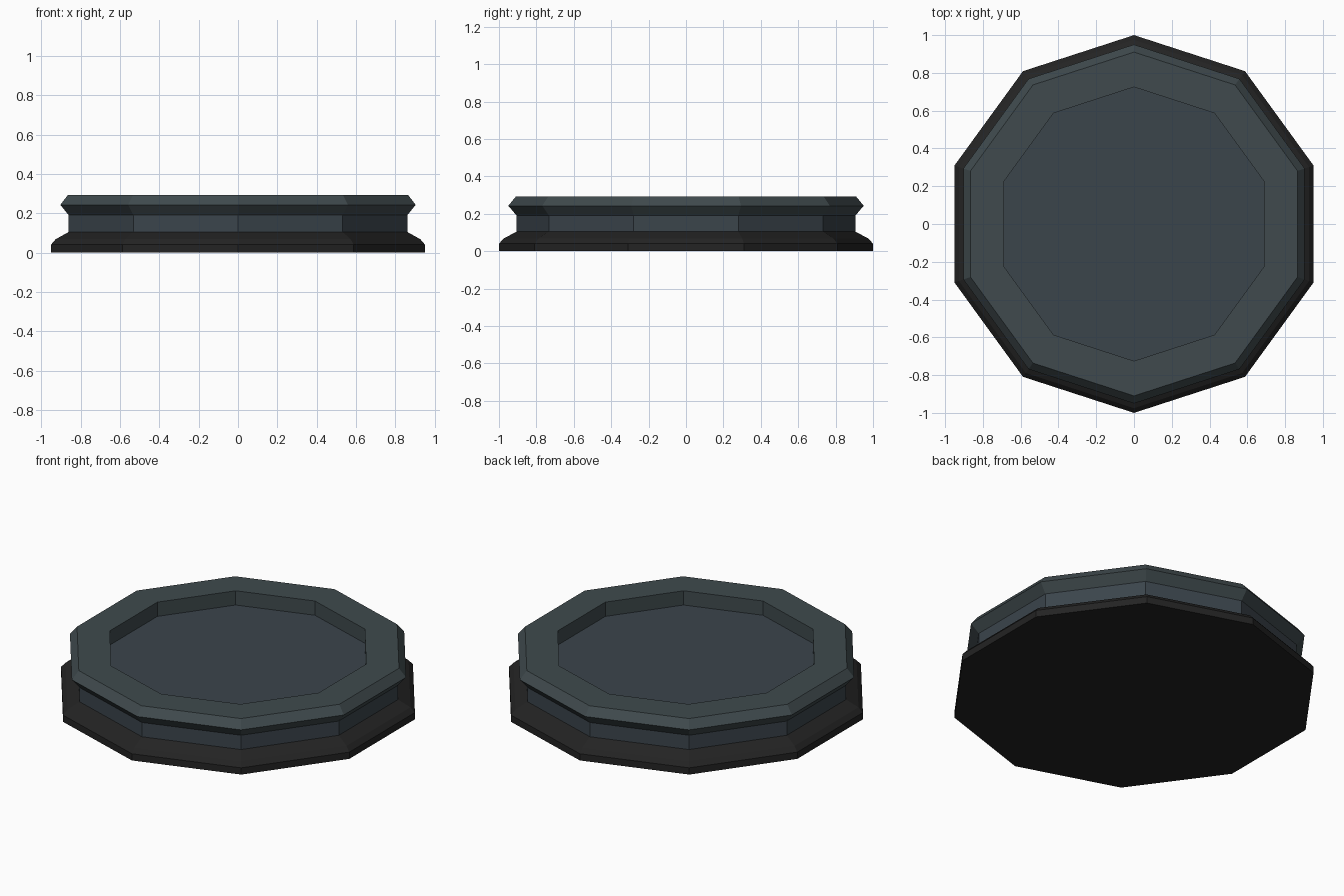
import bpy, bmesh, math

if "Cube" in bpy.data.objects:
    bpy.data.objects.remove(bpy.data.objects["Cube"])

SIDES = 10

def material(name, rgb):
    m = bpy.data.materials.new(name)
    m.diffuse_color = (*rgb, 1)
    m.use_nodes = True
    m.node_tree.nodes["Principled BSDF"].inputs["Base Color"].default_value = m.diffuse_color
    return m

def lathe(name, profile, mats, rule=None):
    """Spin a (radius, z) profile into a ten-sided closed solid, point facing +y."""
    bm = bmesh.new()
    rings = []
    for r, z in profile:
        rings.append([bm.verts.new((r * math.sin(i * math.tau / SIDES),
                                    r * math.cos(i * math.tau / SIDES), z))
                      for i in range(SIDES)])
    for a, b in zip(rings, rings[1:]):
        for i in range(SIDES):
            j = (i + 1) % SIDES
            bm.faces.new((a[i], a[j], b[j], b[i]))
    bm.faces.new(rings[0])
    bm.faces.new(rings[-1])
    bmesh.ops.recalc_face_normals(bm, faces=bm.faces)
    if rule:
        for f in bm.faces:
            f.material_index = rule(f)
    me = bpy.data.meshes.new(name)
    bm.to_mesh(me)
    bm.free()
    for m in mats:
        me.materials.append(m)
    ob = bpy.data.objects.new(name, me)
    bpy.context.collection.objects.link(ob)
    return ob

black = material("charcoal black", (0.017, 0.017, 0.017))
slate = material("blue slate", (0.043, 0.058, 0.071))
trim = material("grey green slate", (0.050, 0.068, 0.074))

# dark foot with rounded shoulder
lathe("foot", [(1.0, 0), (1.0, 0.04), (0.975, 0.068), (0.905, 0.105)], [black])

# upper body: neck, flared lip, flat rim and sunken floor
def body_rule(f):
    c = f.calc_center_median()
    neck = c.z < 0.18
    floor = abs(f.normal.z) > 0.9 and c.xy.length < 0.1
    return 0 if neck or floor else 1

lathe("dish", [(0.905, 0.105), (0.905, 0.19), (0.95, 0.243), (0.91, 0.292),
               (0.725, 0.292), (0.725, 0.207)], [slate, trim], body_rule)
